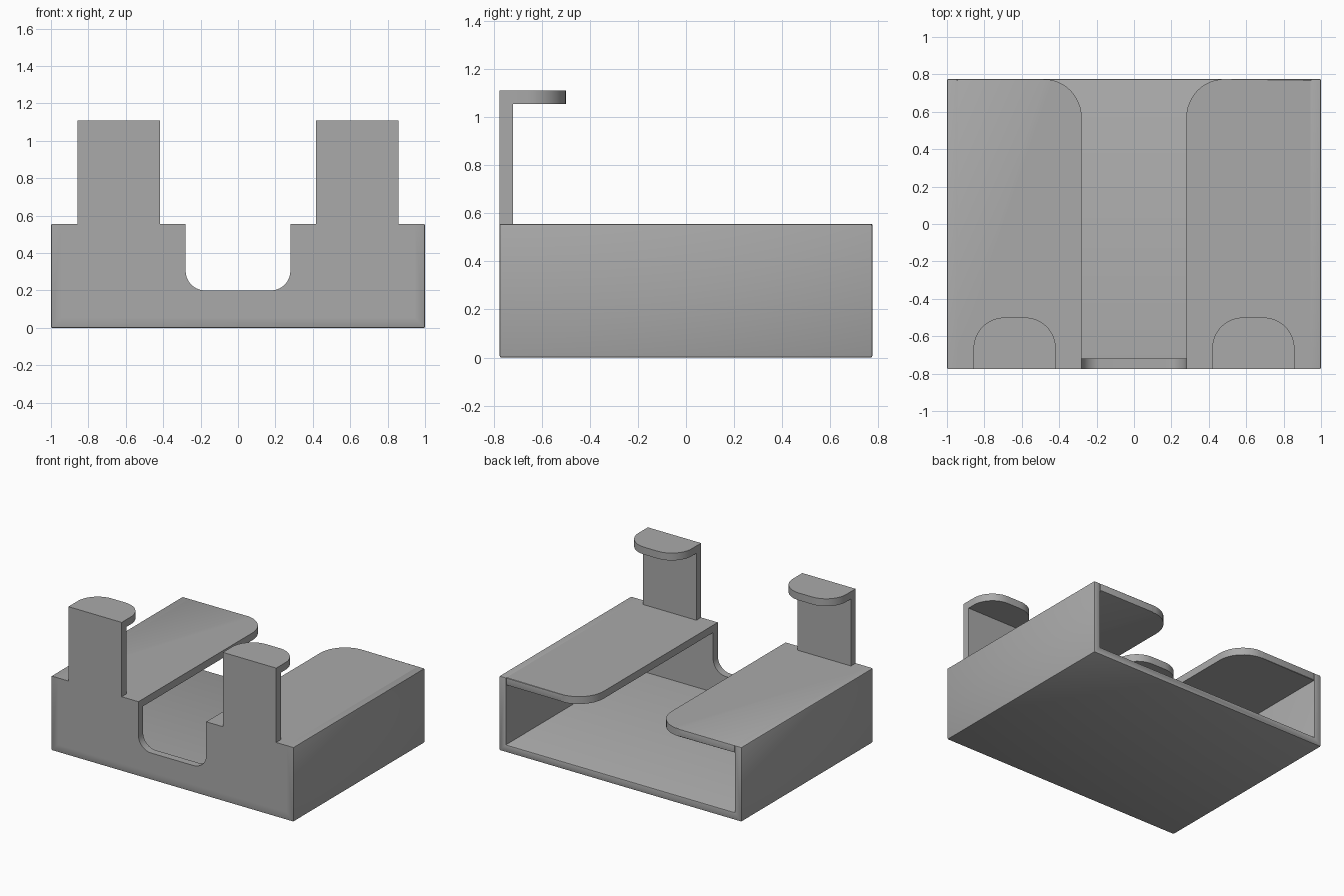
import bpy, bmesh, math
from mathutils import Vector

cube = bpy.data.objects.get("Cube")
if cube:
    bpy.data.objects.remove(cube, do_unlink=True)

# Main dimensions
W, D, H, T = 1.0, 0.775, 0.555, 0.055
SLOT, TAB_IN, TAB_OUT, TAB_TOP = 0.28, 0.418, 0.858, 1.11
SOFT = 0.007

gray = bpy.data.materials.new("plain gray")
gray.use_nodes = True
gray.diffuse_color = (0.4, 0.4, 0.4, 1)
gray.node_tree.nodes["Principled BSDF"].inputs["Base Color"].default_value = (0.4, 0.4, 0.4, 1)


def arc(cx, cy, r, start, end, steps=12):
    """Points on a circular arc, angles in degrees."""
    angles = [math.radians(start + (end - start) * i / steps) for i in range(steps + 1)]
    return [(cx + r * math.cos(a), cy + r * math.sin(a)) for a in angles]


def extrude(name, outline, plane, low, high, soften=None):
    """Extrude an outline in plane 'xz' or 'xy' between two depths."""
    def place(p, d):
        return (p[0], d, p[1]) if plane == "xz" else (p[0], p[1], d)
    bm = bmesh.new()
    face = bm.faces.new([bm.verts.new(place(p, low)) for p in outline])
    grown = bmesh.ops.extrude_face_region(bm, geom=[face])["geom"]
    shift = Vector(place((0, 0), high - low))
    bmesh.ops.translate(bm, vec=shift, verts=[v for v in grown if isinstance(v, bmesh.types.BMVert)])
    bmesh.ops.recalc_face_normals(bm, faces=bm.faces)
    if soften:
        edges = [e for e in bm.edges if soften(*[v.co for v in e.verts])]
        bmesh.ops.bevel(bm, geom=edges, offset=SOFT, segments=2, profile=0.5, affect="EDGES")
    mesh = bpy.data.meshes.new(name)
    bm.to_mesh(mesh)
    bm.free()
    mesh.materials.append(gray)
    obj = bpy.data.objects.new(name, mesh)
    bpy.context.collection.objects.link(obj)
    bpy.ops.object.select_all(action="DESELECT")
    obj.select_set(True)
    bpy.context.view_layer.objects.active = obj
    bpy.ops.object.shade_smooth_by_angle(angle=math.radians(30))
    return obj


def both_sides(half):
    """Mirror a right-to-left half outline into a closed one."""
    return half + [(-x, y) for x, y in reversed(half)]


def outer_edge(a, b):
    """Edges on the underside, the rear rim and the outer sides."""
    return (max(a.z, b.z) < 1e-4 or min(a.y, b.y) > D - 1e-4
            or min(abs(a.x), abs(b.x)) > W - 1e-4)


def rear_edge(a, b):
    return min(a.y, b.y) > D - 1e-4


# Floor and side walls
channel = both_sides([(W, 0), (W, H), (W - T, H), (W - T, T)])
extrude("floor_and_sides", channel, "xz", -D, D, outer_edge)

# Front wall with upright tabs and rounded cutout
front = [(W - T, T), (W - T, H), (TAB_OUT, H), (TAB_OUT, TAB_TOP - T),
         (TAB_IN, TAB_TOP - T), (TAB_IN, H), (SLOT, H)]
front += arc(SLOT - 0.105, 0.305, 0.105, 0, -90)
extrude("front_wall", both_sides(front), "xz", -D, T - D)

for side, name in ((1, "left"), (-1, "right")):
    # Top panel with its rear inner corner rounded
    panel = [(SLOT, T - D), (W - T, T - D), (W - T, D)]
    panel += arc(SLOT + 0.205, D - 0.205, 0.205, 90, 180)
    extrude(name + "_top_panel", [(side * x, y) for x, y in panel], "xy", H - T, H, rear_edge)

    # Cap lip on the upright tab
    r, tip = 0.165, -0.5
    cap = [(TAB_IN, -D), (TAB_OUT, -D)]
    cap += arc(TAB_OUT - r, tip - r, r, 0, 90) + arc(TAB_IN + r, tip - r, r, 90, 180)
    extrude(name + "_tab_cap", [(side * x, y) for x, y in cap], "xy", TAB_TOP - T, TAB_TOP)
